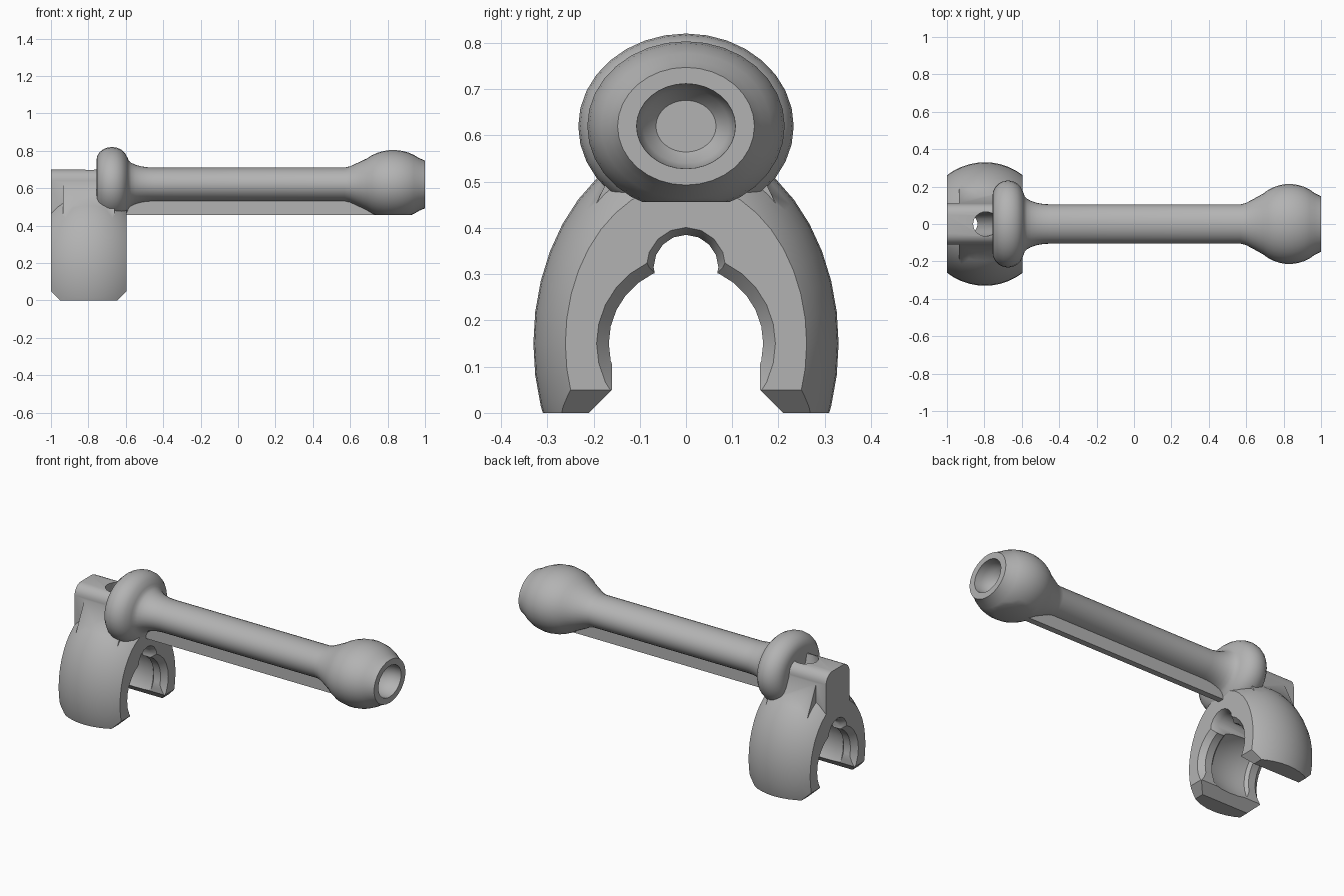
import bpy, bmesh
from math import sin, cos, pi, sqrt, atan2
from mathutils import Matrix, Vector

if "Cube" in bpy.data.objects:
    bpy.data.objects.remove(bpy.data.objects["Cube"], do_unlink=True)

grey = bpy.data.materials.new("plain grey")
grey.use_nodes = True
COLOUR = (0.45, 0.45, 0.45, 1)
grey.diffuse_color = COLOUR
grey.node_tree.nodes["Principled BSDF"].inputs["Base Color"].default_value = COLOUR


def finish(bm, name):
    bmesh.ops.recalc_face_normals(bm, faces=bm.faces)
    mesh = bpy.data.meshes.new(name)
    bm.to_mesh(mesh)
    bm.free()
    obj = bpy.data.objects.new(name, mesh)
    bpy.context.collection.objects.link(obj)
    mesh.materials.append(grey)
    return obj


def lathe(name, profile, x, z, stretch=1.0, segs=32):
    """Turn (x, radius) points about the x axis; stretch scales the height."""
    bm = bmesh.new()
    rings = []
    for px, r in profile:
        rings.append([bm.verts.new((x + px, r * cos(2 * pi * i / segs),
                                    z + r * stretch * sin(2 * pi * i / segs)))
                      for i in range(segs)])
    for a, b in zip(rings, rings[1:]):
        for i in range(segs):
            j = (i + 1) % segs
            bm.faces.new((a[i], a[j], b[j], b[i]))
    bm.faces.new(rings[0])
    bm.faces.new(rings[-1])
    return finish(bm, name)


def prism(name, points, axis, lo, hi):
    """Extrude an outline: (x, z) along y, or (y, z) along x."""
    place = (lambda p, t: (p[0], t, p[1])) if axis == "y" else (lambda p, t: (t, p[0], p[1]))
    bm = bmesh.new()
    a = [bm.verts.new(place(p, lo)) for p in points]
    b = [bm.verts.new(place(p, hi)) for p in points]
    bm.faces.new(a)
    bm.faces.new(b)
    for i in range(len(points)):
        j = (i + 1) % len(points)
        bm.faces.new((a[i], a[j], b[j], b[i]))
    return finish(bm, name)


def combine(target, other, operation):
    mod = target.modifiers.new(operation, "BOOLEAN")
    mod.operation, mod.solver, mod.object = operation, "EXACT", other
    bpy.context.view_layer.objects.active = target
    bpy.ops.object.modifier_apply(modifier=mod.name)
    bpy.data.objects.remove(other, do_unlink=True)


def mirrored(half):
    return half + [(-y, z) for y, z in reversed(half) if y]


CX, RING_Z, ROD_Z = -0.797, 0.15, 0.62

# Clamp: stretched ball trimmed to a barrel with bevelled feet
clamp = lathe("clamp", [(-0.33 * cos(pi * i / 24), 0.33 * sin(pi * i / 24) + 1e-4)
                        for i in range(25)], CX, RING_Z, 1.333, 40)
combine(clamp, prism("trim", [(-1, 0.05), (-0.95, 0), (-0.645, 0), (-0.595, 0.05),
                              (-0.595, 0.7), (-1, 0.7)], "y", -0.5, 0.5), "INTERSECT")

# Mounting block with rounded top, and sloping gussets
corner = [(0.05 + 0.06 * cos(pi * i / 12), 0.64 + 0.06 * sin(pi * i / 12)) for i in range(7)]
combine(clamp, prism("block", mirrored([(0.11, 0.43)] + corner), "x", -1, -0.68), "UNION")
combine(clamp, prism("gusset", mirrored([(0.2, 0.44), (0.108, 0.635)]), "x", -0.935, -0.66), "UNION")

# Socket with bevelled lips and a rounder inside
half = [(-0.21, 0.2), (-0.17, 0.167), (-0.125, 0.167), (-0.11, 0.185), (-0.06, 0.195)]
combine(clamp, lathe("socket", half + [(0, 0.198)] + [(-x, r) for x, r in reversed(half)],
                     CX, RING_Z, 1, 28), "DIFFERENCE")
combine(clamp, prism("leg_opening", mirrored([(0.26, -0.05), (0.16, 0.05), (0.16, 0.15)]),
                     "x", -1.1, -0.5), "DIFFERENCE")
combine(clamp, lathe("keyway", [(-0.21, 0.09), (-0.17, 0.07), (0.17, 0.07), (0.21, 0.09)],
                     CX, 0.315, 1, 16), "DIFFERENCE")

# Slanted bore through the block
bm = bmesh.new()
top, bottom = Vector((-0.755, 0, 0.8)), Vector((-0.925, 0, 0.33))
axis = top - bottom
bmesh.ops.create_cone(bm, cap_ends=True, segments=24, radius1=0.065, radius2=0.065,
                      depth=axis.length,
                      matrix=Matrix.Translation((top + bottom) / 2)
                      @ axis.to_track_quat("Z", "Y").to_matrix().to_4x4())
combine(clamp, finish(bm, "bore"), "DIFFERENCE")

# Handle: collar, flared neck, rod and hollow ball end
profile = [(-0.757, 0.08)]
profile += [(-0.674 - 0.083 * cos(pi * i / 10), 0.15 + 0.083 * sin(pi * i / 10)) for i in range(10)]
profile += [(-0.45 - 0.14 * cos(pi * i / 12), 0.165 - 0.06 * sin(pi * i / 12)) for i in range(7)]
profile += [(0.57, 0.105), (0.60, 0.113), (0.65, 0.14), (0.69, 0.162)]
start, end = atan2(0.162, -0.14), atan2(0.148, 0.17)
for i in range(11):
    t = start + (end - start) * i / 10
    blend = 0.214 if i else sqrt(0.14 ** 2 + 0.162 ** 2)
    profile.append((0.83 + blend * cos(t), blend * sin(t)))
profile = [p for i, p in enumerate(profile) if i == 0 or p[0] - profile[i - 1][0] > -1e-6]
profile[-1] = (1.0, 0.148)
profile += [(1.0, 0.107), (0.96, 0.105), (0.92, 0.093), (0.89, 0.065)]
handle = lathe("handle", profile, 0, ROD_Z, 0.86, 32)
bmesh_clean = bmesh.new()
bmesh_clean.from_mesh(handle.data)
bmesh.ops.remove_doubles(bmesh_clean, verts=bmesh_clean.verts, dist=0.002)
bmesh_clean.to_mesh(handle.data)
bmesh_clean.free()

# Thin rib under the rod, and a flat underside
combine(handle, prism("rib", [(-0.65, 0.44), (0.8, 0.44), (0.8, 0.6), (-0.65, 0.6)],
                      "y", -0.018, 0.018), "UNION")
combine(handle, prism("flat_cut", [(-1.2, 0.3), (1.2, 0.3), (1.2, 0.456), (-1.2, 0.456)],
                      "y", -0.5, 0.5), "DIFFERENCE")

# Smooth shading with crisp edges
for obj in (clamp, handle):
    bpy.ops.object.select_all(action="DESELECT")
    obj.select_set(True)
    bpy.context.view_layer.objects.active = obj
    bpy.ops.object.shade_smooth_by_angle(angle=pi / 6)
